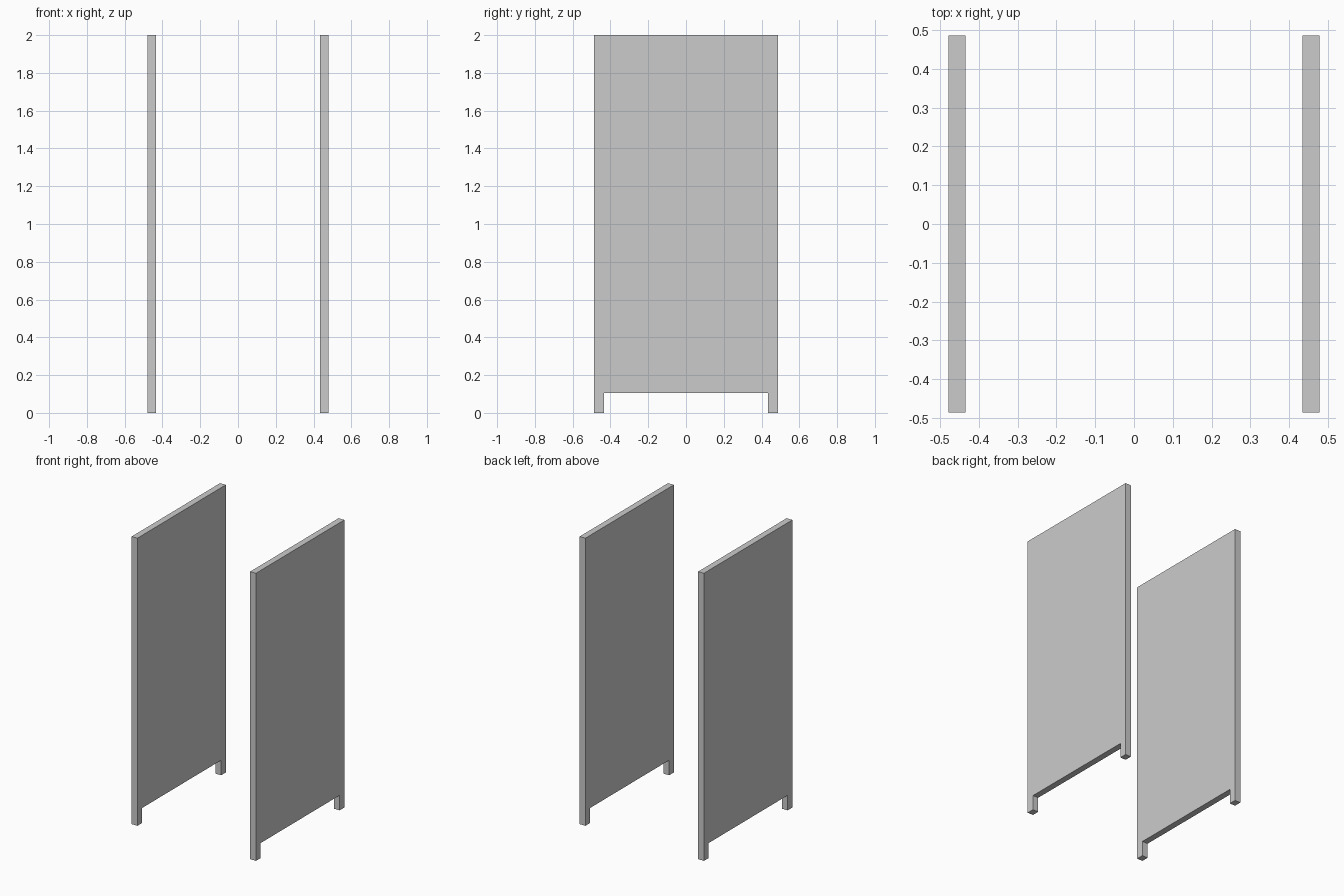
import bpy
import bmesh

if "Cube" in bpy.data.objects:
    bpy.data.objects.remove(bpy.data.objects["Cube"])

HALF_DEPTH = 0.486    # half panel width along y
LEG_INNER = 0.434     # inner face of the feet along y
INNER_X, OUTER_X = 0.434, 0.478
HEIGHT, NOTCH = 2.0, 0.104


def side_panel(name, x0, x1):
    # Upright panel outline in the yz plane, with the floor notch leaving two feet
    outline = [(-HALF_DEPTH, 0), (-LEG_INNER, 0), (-LEG_INNER, NOTCH),
               (LEG_INNER, NOTCH), (LEG_INNER, 0), (HALF_DEPTH, 0),
               (HALF_DEPTH, HEIGHT), (-HALF_DEPTH, HEIGHT)]
    bm = bmesh.new()
    face = bm.faces.new([bm.verts.new((x0, y, z)) for y, z in outline])
    # Give the panel its thickness
    extruded = bmesh.ops.extrude_face_region(bm, geom=[face], use_keep_orig=True)
    verts = [v for v in extruded["geom"] if isinstance(v, bmesh.types.BMVert)]
    bmesh.ops.translate(bm, verts=verts, vec=(x1 - x0, 0, 0))
    bmesh.ops.recalc_face_normals(bm, faces=bm.faces)
    mesh = bpy.data.meshes.new(name)
    bm.to_mesh(mesh)
    bm.free()
    obj = bpy.data.objects.new(name, mesh)
    bpy.context.collection.objects.link(obj)


# Matching panels on both sides
side_panel("left_side_panel", -OUTER_X, -INNER_X)
side_panel("right_side_panel", INNER_X, OUTER_X)
